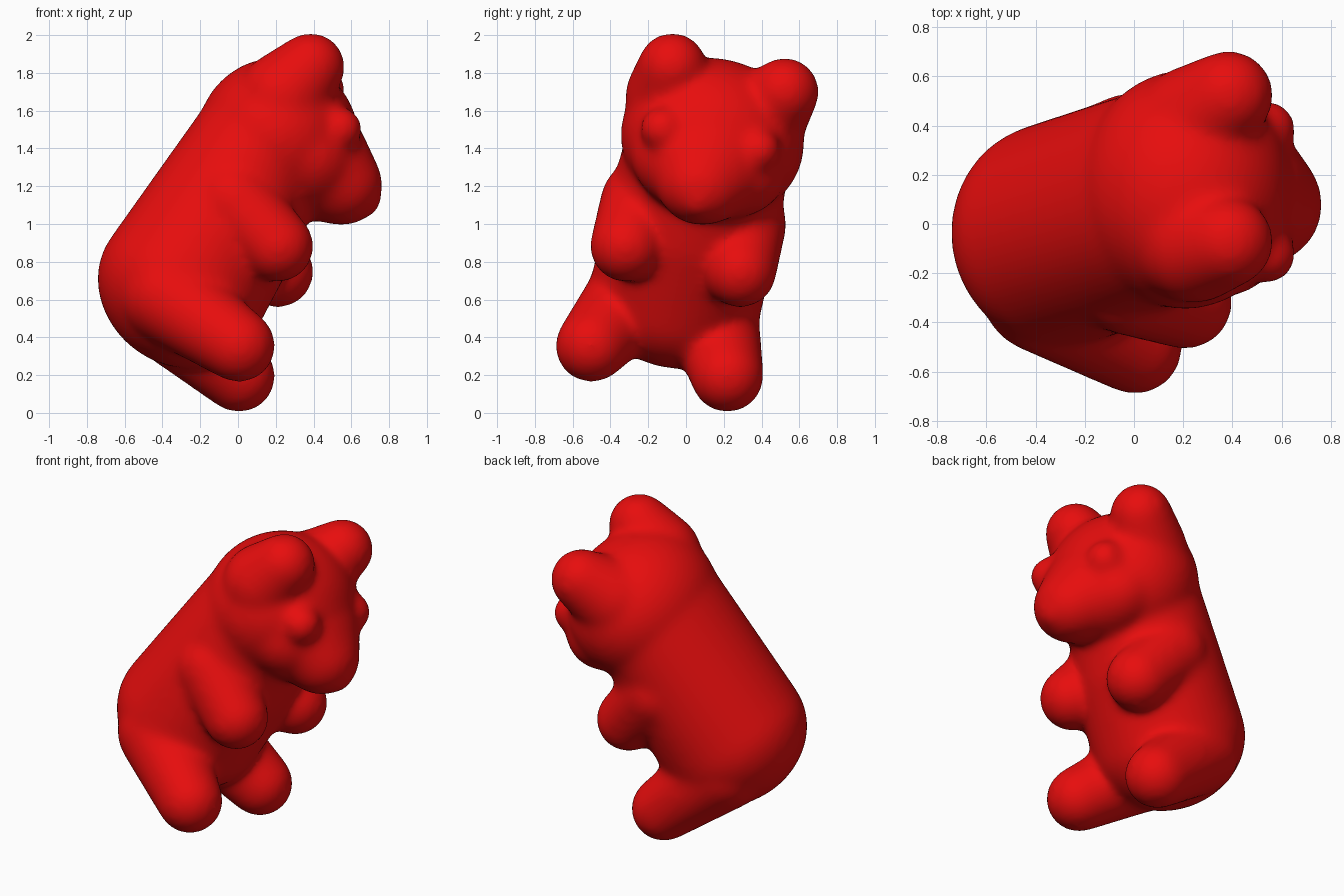
import bpy, bmesh
from mathutils import Vector, Matrix

cube = bpy.data.objects.get("Cube")
if cube:
    bpy.data.objects.remove(cube, do_unlink=True)

# Leaning frame of the bear: side, forward, up
SIDE = Vector((0, 0.976, -0.217))
UP = Vector((0.59, 0.179, 0.787)).normalized()
FWD = SIDE.cross(UP).normalized()
FRAME = Matrix((SIDE, FWD, UP)).transposed().to_4x4()

red = bpy.data.materials.new("gummy_red")
red.use_nodes = True
red.diffuse_color = (0.8, 0.004, 0.004, 1)
red.node_tree.nodes["Principled BSDF"].inputs["Base Color"].default_value = red.diffuse_color

bear = bmesh.new()


def blob(*balls):
    """Hull around ellipsoids, each (centre, (side, forward, up) radii)."""
    part = bmesh.new()
    for centre, radii in balls:
        if isinstance(radii, float):
            radii = (radii,) * 3
        mat = Matrix.Translation(centre) @ FRAME @ Matrix.Diagonal((*radii, 1))
        bmesh.ops.create_icosphere(part, subdivisions=4, radius=1, matrix=mat)
    if len(balls) > 1:
        hull = bmesh.ops.convex_hull(part, input=part.verts)
        junk = set(hull["geom_interior"]) | set(hull["geom_unused"])
        bmesh.ops.delete(part, geom=[g for g in junk if isinstance(g, bmesh.types.BMVert)], context="VERTS")
    mesh = bpy.data.meshes.new("part")
    part.to_mesh(mesh)
    part.free()
    bear.from_mesh(mesh)
    bpy.data.meshes.remove(mesh)


def pair(*balls):
    """Mirrored limbs: each ball is (midline centre, sideways offset, radii)."""
    for sign in (-1, 1):
        blob(*[(Vector(c) + SIDE * d * sign, r) for c, d, r in balls])


# Torso from hips to nape
blob(((-0.305, -0.045, 0.655), (0.46, 0.46, 0.4)),
     ((-0.09, 0.03, 1.0), (0.46, 0.43, 0.4)),
     ((0.14, 0.13, 1.45), (0.44, 0.36, 0.36)))
# Head, brow and cheeks, muzzle and nose
blob(((0.21, 0.14, 1.45), (0.49, 0.43, 0.43)))
blob(((0.33, 0.14, 1.47), (0.42, 0.33, 0.3)), ((0.37, 0.12, 1.32), (0.42, 0.3, 0.29)))
blob(((0.4, 0.12, 1.33), (0.36, 0.3, 0.3)), ((0.54, 0.08, 1.215), (0.24, 0.23, 0.22)))
blob(((0.66, 0.065, 1.13), 0.1))
# Ears
pair(((0.385, 0.225, 1.765), 0.305, 0.183), ((0.24, 0.16, 1.62), 0.25, 0.24))
# Eyes
pair(((0.54, 0.13, 1.445), 0.26, 0.12))
# Arms
pair(((-0.02, 0.04, 1.06), 0.285, 0.215), ((0.21, -0.015, 0.815), 0.31, 0.192))
# Legs
pair(((-0.37, -0.07, 0.57), 0.21, 0.25), ((0.005, -0.14, 0.275), 0.368, 0.194))

# Fuse everything into one soft moulded surface
mesh = bpy.data.meshes.new("gummy_bear")
bear.to_mesh(mesh)
bear.free()
mesh.materials.append(red)
obj = bpy.data.objects.new("gummy_bear", mesh)
bpy.context.collection.objects.link(obj)
remesh = obj.modifiers.new("fuse", "REMESH")
remesh.mode = "VOXEL"
remesh.voxel_size = 0.018
remesh.use_smooth_shade = True
soften = obj.modifiers.new("soften", "SMOOTH")
soften.factor = 0.5
soften.iterations = 40
